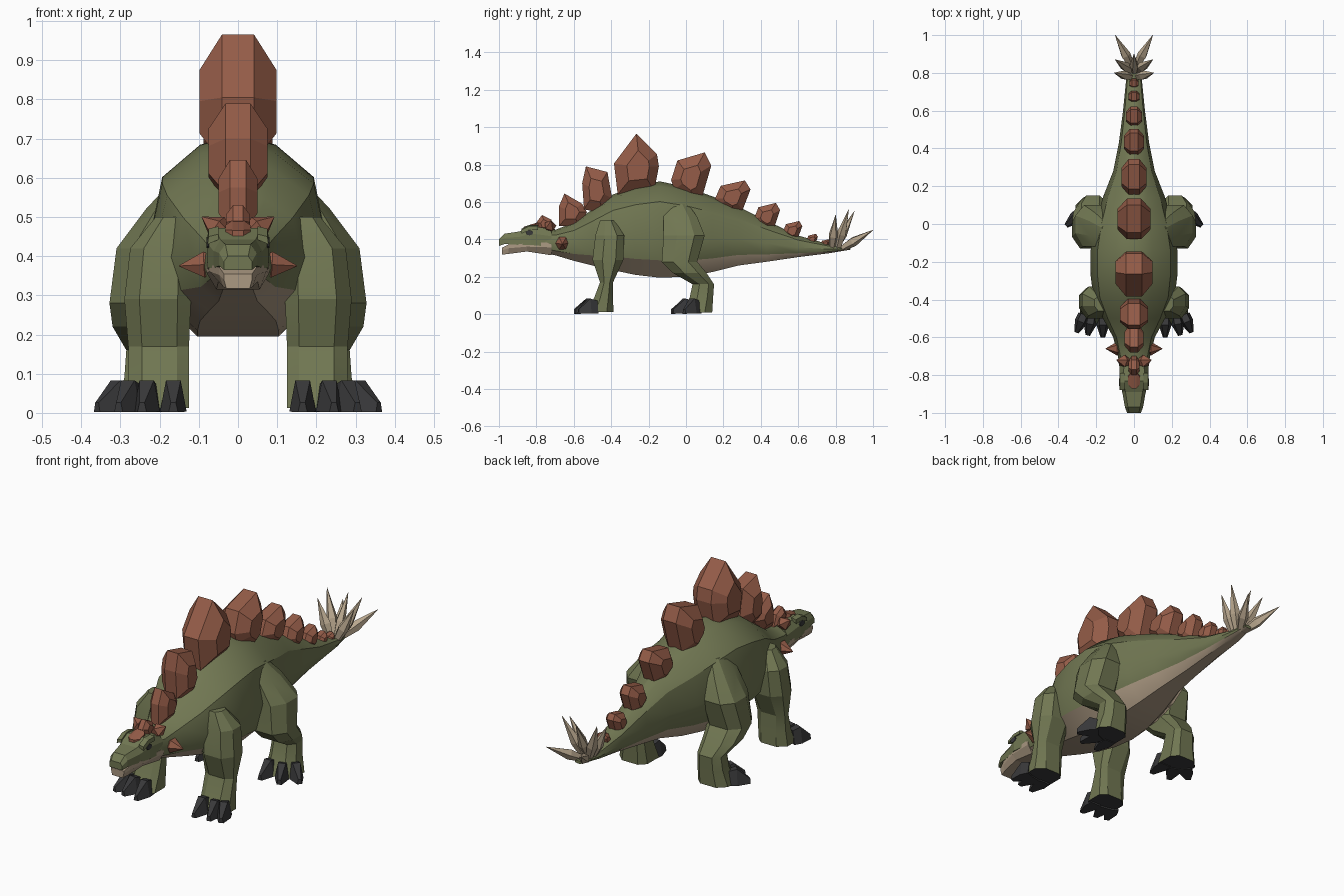
import bpy, bmesh, math
from mathutils import Vector

if "Cube" in bpy.data.objects:
    bpy.data.objects.remove(bpy.data.objects["Cube"])


def material(name, rgb):
    m = bpy.data.materials.new(name)
    m.use_nodes = True
    m.diffuse_color = (*rgb, 1)
    m.node_tree.nodes["Principled BSDF"].inputs["Base Color"].default_value = (*rgb, 1)
    return m


GREEN = material("olive_skin", (.165, .185, .085))
CREAM = material("cream_belly", (.41, .32, .225))
RUST = material("rust_plate", (.30, .108, .065))
DARK = material("dark_claw", (.04, .04, .042))
HORN = material("pale_horn", (.5, .4, .28))


def loft(name, rings, mats, mirror=False, smooth=None, rule=None):
    """Skin a list of equal-length rings, cap the ends and colour faces by a rule."""
    bm = bmesh.new()
    loops = [[bm.verts.new(p) for p in r] for r in rings]
    n = len(loops[0])
    for a, b in zip(loops, loops[1:]):
        for i in range(n):
            f = bm.faces.new((a[i], a[(i + 1) % n], b[(i + 1) % n], b[i]))
            f.material_index = rule(i, f) if rule else 0
    for end in (loops[0], loops[-1]):
        f = bm.faces.new(end)
        f.material_index = rule(-1, f) if rule else 0
    bmesh.ops.recalc_face_normals(bm, faces=bm.faces)
    me = bpy.data.meshes.new(name)
    bm.to_mesh(me)
    bm.free()
    for m in mats:
        me.materials.append(m)
    ob = bpy.data.objects.new(name, me)
    bpy.context.collection.objects.link(ob)
    if mirror:
        ob.modifiers.new("mirror", "MIRROR").use_mirror_merge = False
    if smooth:
        bpy.ops.object.select_all(action="DESELECT")
        ob.select_set(True)
        bpy.context.view_layer.objects.active = ob
        bpy.ops.object.shade_smooth_by_angle(angle=math.radians(smooth))
    return ob


def spike(name, base, tip, r, mat, bulge=.3, sides=5, mirror=True):
    """Pointed horn that swells a little above its root."""
    base, tip = Vector(base), Vector(tip)
    d = tip - base
    q = d.to_track_quat("Z", "Y")
    rings = []
    for t, k in ((0, .6), (bulge, 1), (1, .04)):
        rings.append([base + d * t + q @ Vector((math.cos(a) * r * k, math.sin(a) * r * k, 0))
                      for a in (i * math.tau / sides for i in range(sides))])
    return loft(name, rings, [mat], mirror)


# Body, neck and tail: y, half width, bottom, top
BODY = [(-.8, .07, .335, .46), (-.7, .085, .315, .45), (-.6, .11, .285, .49),
        (-.5, .165, .26, .56), (-.39, .215, .235, .64), (-.27, .23, .21, .685),
        (-.14, .23, .195, .71), (0, .205, .2, .68), (.14, .165, .225, .63),
        (.28, .11, .26, .575), (.43, .08, .28, .5), (.6, .058, .305, .42),
        (.76, .042, .325, .375), (.88, .02, .345, .36)]
SECTION = [(.42, .95), (.84, .79), (1, .45), (.86, .18), (.45, 0)]


def body_ring(y, w, lo, hi):
    half = [(w * u, y, lo + (hi - lo) * v) for u, v in SECTION]
    return [(0, y, hi)] + half + [(-x, y, z) for x, y, z in reversed(half)]


loft("body", [body_ring(*s) for s in BODY], [GREEN, CREAM], smooth=32,
     rule=lambda i, f: int(i in (4, 5, 6)))


# Head: y, lower half width, upper half width, bottom, top
def box_ring(y, wl, wu, lo, hi):
    mid = lo + (hi - lo) * .6
    wm = max(wl, wu)
    return [(wl, y, lo), (wm, y, mid), (wu, y, hi), (-wu, y, hi), (-wm, y, mid), (-wl, y, lo)]


loft("skull", [box_ring(*s) for s in
               [(-.72, .075, .05, .36, .455), (-.83, .078, .06, .37, .472),
                (-.89, .062, .045, .37, .442), (-.97, .048, .032, .375, .43),
                (-1, .036, .026, .365, .4)]], [GREEN])
loft("lower_jaw", [box_ring(*s) for s in
                   [(-.72, .055, .08, .315, .385), (-.85, .05, .072, .335, .378),
                    (-.95, .038, .048, .322, .372), (-.985, .03, .036, .318, .355)]], [CREAM])
loft("brow", [[(.05, y, z), (.078, y, z - .012), (.075, y, z + .008), (.05, y, z + .014)]
              for y, z in ((-.79, .462), (-.84, .462), (-.88, .442))], [GREEN], mirror=True)
loft("eye", [[(x, -.837 + .02 * math.cos(a), .435 + .014 * math.sin(a))
              for a in (i * math.tau / 8 for i in range(8))] for x in (.074, .08)],
     [DARK], mirror=True)


# Legs: height, inner x, outer x, front y, back y
def leg_ring(z, xi, xo, yf, yb):
    cx, cy, hx, hy = (xi + xo) / 2, (yf + yb) / 2, (xo - xi) / 2, (yb - yf) / 2
    return [(cx + hx * u, cy + hy * v, z) for u, v in
            [(-1, -.6), (-.6, -1), (.55, -1), (1, -.35), (1, .5), (.5, 1), (-.6, 1), (-1, .6)]]


FRONT = [(.5, .12, .21, -.46, -.38), (.42, .12, .275, -.485, -.33), (.29, .12, .29, -.5, -.335),
         (.17, .125, .28, -.46, -.39), (.09, .125, .28, -.49, -.39), (.012, .125, .285, -.53, -.388)]
HIND = [(.59, .1, .17, -.11, .01), (.52, .12, .235, -.12, .06), (.42, .13, .31, -.12, .1),
        (.28, .14, .328, -.13, .06), (.22, .15, .32, -.07, .11), (.16, .155, .285, .035, .15),
        (.09, .15, .29, .02, .145), (.008, .145, .31, -.02, .14)]


def sole(i, f):
    return int(i == -1 and f.calc_center_median().z < .05)


loft("front_leg", [leg_ring(*s) for s in FRONT], [GREEN, DARK], True, 20, sole)
loft("hind_leg", [leg_ring(*s) for s in HIND], [GREEN, DARK], True, 20, sole)


def claw(name, base, tip, w=.034, h=.08):
    """Wedge-shaped toe claw lying on the ground."""
    b, t = Vector((*base, .004)), Vector((*tip, .002))
    d = (t - b).normalized()
    side = Vector((-d.y, d.x, 0))
    rings = []
    for k, wk, hk in ((0, .9, .85), (.4, 1, 1), (1, .35, .3)):
        c = b.lerp(t, k)
        rings.append([c - side * w * wk, c + side * w * wk,
                      c + side * w * wk * .55 + Vector((0, 0, h * hk)),
                      c - side * w * wk * .55 + Vector((0, 0, h * hk))])
    loft(name, rings, [DARK], mirror=True)


for base, tip in (((.165, -.49), (.165, -.6)), ((.225, -.49), (.245, -.59)),
                  ((.265, -.48), (.305, -.575))):
    claw("front_claw", base, tip)
for base, tip in (((.18, .03), (.18, -.08)), ((.24, .03), (.285, -.07)),
                  ((.28, .06), (.36, -.01))):
    claw("hind_claw", base, tip)


# Back plates: faceted gems from a side outline and a half thickness
def plate(name, w, outline):
    c = sum((Vector((0, *p)) for p in outline), Vector()) / len(outline)
    rings = []
    for x, k in ((-w, .5), (-w * .42, 1), (w * .42, 1), (w, .5)):
        rings.append([c + (Vector((0, *p)) - c) * k + Vector((x, 0, 0)) for p in outline])
    loft(name, rings, [RUST])


plate("neck_plate", .05, [(-.65, .645), (-.555, .59), (-.53, .545), (-.57, .47), (-.68, .47), (-.68, .575)])
plate("shoulder_plate", .075, [(-.535, .79), (-.42, .76), (-.395, .62), (-.44, .54), (-.545, .56), (-.555, .7)])
plate("tall_plate", .098, [(-.265, .965), (-.155, .855), (-.145, .79), (-.17, .66), (-.365, .64), (-.385, .805)])

# Rear plates share one outline that shrinks toward the tail: y, z of corner, length, height, half width
REAR = [(-.08, .61, .215, .255, .088), (.155, .545, .19, .17, .067), (.365, .455, .138, .14, .053),
        (.518, .4, .104, .098, .042), (.645, .37, .06, .06, .03), (.72, .355, .05, .045, .024)]
SHAPE = [(.84, 1), (1, .72), (.78, .08), (.5, -.05), (.08, .22), (0, .42), (.16, .83)]
for y, z, l, h, w in REAR:
    plate("rear_plate", w, [(y + u * l, z + v * h) for u, v in SHAPE])

# Head armour
plate("crown_plate", .03, [(-.77, .53), (-.72, .505), (-.7, .45), (-.78, .44), (-.8, .49)])
plate("forehead_plate", .032, [(-.87, .466), (-.79, .492), (-.78, .46), (-.87, .45)])
spike("crown_spike", (.03, -.73, .455), (.092, -.72, .5), .034, RUST, .4)
spike("cheek_spike", (.06, -.66, .38), (.15, -.66, .375), .038, RUST, .3, 6)

# Tail spikes
for base, tip in (((.01, .83, .35), (.1, 1, .45)), ((.012, .81, .35), (.1, .87, .56)),
                  ((.015, .78, .35), (.105, .8, .53))):
    spike("tail_spike", base, tip, .027, HORN, .38)
spike("tail_centre_spike", (0, .8, .35), (0, .9, .55), .024, HORN, .38, mirror=False)
